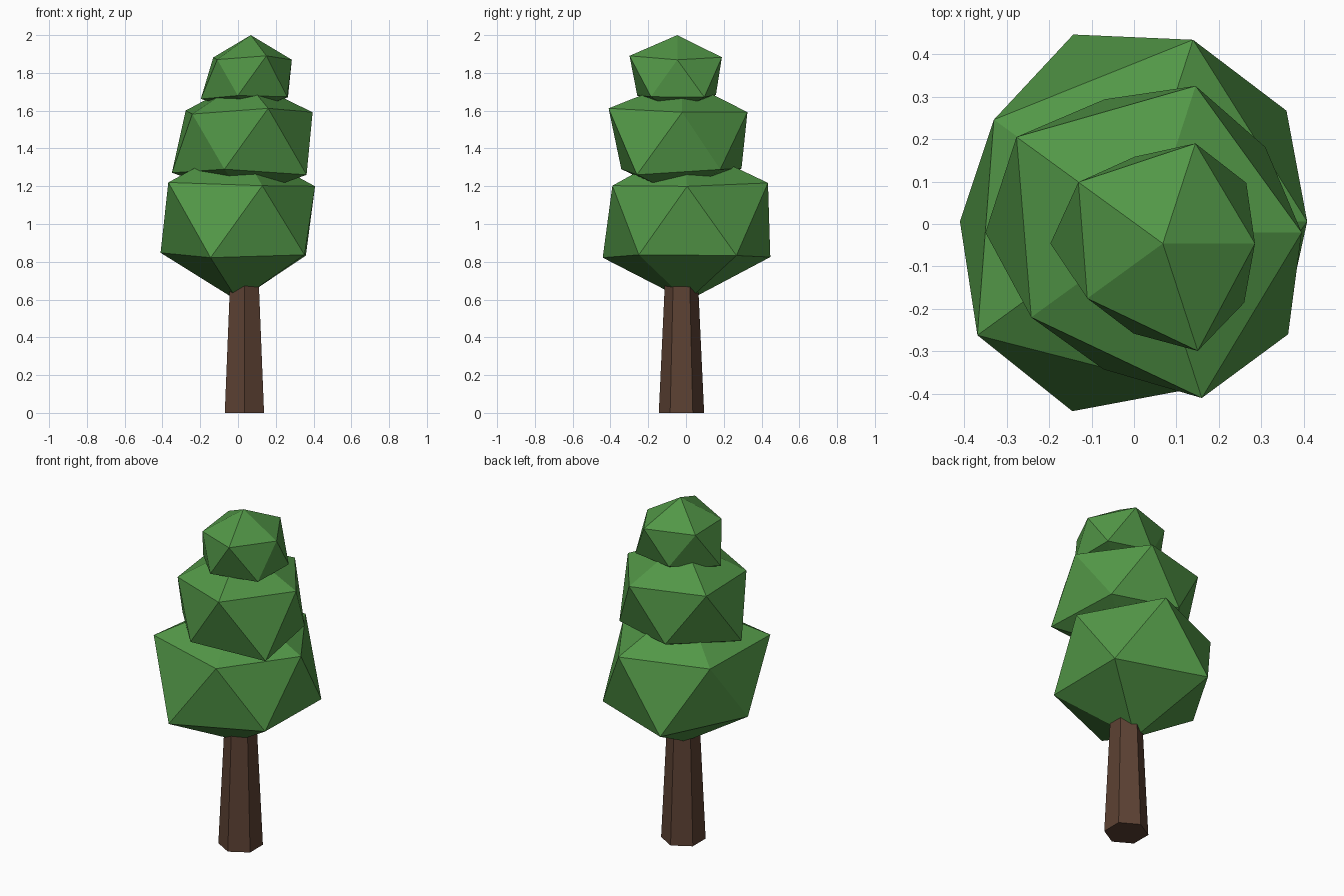
import bpy, bmesh, math

if "Cube" in bpy.data.objects:
    bpy.data.objects.remove(bpy.data.objects["Cube"])


def material(name, color):
    m = bpy.data.materials.new(name)
    m.diffuse_color = (*color, 1)
    m.use_nodes = True
    m.node_tree.nodes["Principled BSDF"].inputs["Base Color"].default_value = m.diffuse_color
    return m


GREEN = material("leaf green", (0.085, 0.31, 0.063))
BROWN = material("bark brown", (0.107, 0.053, 0.033))
SQUASH = 0.86  # vertical flattening of the foliage


def finish(bm, name, mat):
    bmesh.ops.recalc_face_normals(bm, faces=bm.faces)
    me = bpy.data.meshes.new(name)
    bm.to_mesh(me)
    bm.free()
    me.materials.append(mat)
    ob = bpy.data.objects.new(name, me)
    bpy.context.collection.objects.link(ob)
    return ob


def foliage(name, center, upper, lower, top, bottom):
    """Uneven icosahedron: ring radii per corner, plus top and bottom reach."""
    cx, cy, cz = center
    bm = bmesh.new()

    def ring(radii, start, side):
        verts = []
        for i, r in enumerate(radii):
            a = math.radians(start + 72 * i)
            verts.append(bm.verts.new((cx + r * math.cos(a), cy + r * math.sin(a),
                                       cz + side * 0.5 * SQUASH * r)))
        return verts

    up, low = ring(upper, 0, 1), ring(lower, 36, -1)
    tip = bm.verts.new((cx, cy, cz + top))
    base = bm.verts.new((cx, cy, cz - bottom))
    for i in range(5):
        j = (i + 1) % 5
        bm.faces.new((tip, up[i], up[j]))
        bm.faces.new((up[i], low[i], up[j]))
        bm.faces.new((low[i], low[j], up[j]))
        bm.faces.new((base, low[j], low[i]))
    return finish(bm, name, GREEN)


# Three stacked leaf clumps
foliage("lower_foliage", (0, 0.006, 1.024),
        (0.408, 0.45, 0.408, 0.456, 0.416), (0.444, 0.463, 0.41, 0.47, 0.435),
        0.398, 0.432)
foliage("middle_foliage", (0.033, -0.02, 1.436),
        (0.362, 0.363, 0.383, 0.34, 0.41), (0.342, 0.33, 0.383, 0.339, 0.408),
        0.331, 0.296)
foliage("upper_foliage", (0.068, -0.046, 1.776),
        (0.217, 0.248, 0.246, 0.22, 0.266), (0.243, 0.215, 0.265, 0.223, 0.237),
        0.224, 0.19)

# Tapered six-sided trunk
bm = bmesh.new()
rings = []
for z, r in ((0, 0.12), (0.75, 0.085)):
    rings.append([bm.verts.new((0.034 + r * math.cos(math.radians(30 + 60 * i)),
                                -0.024 + r * math.sin(math.radians(30 + 60 * i)), z))
                  for i in range(6)])
for i in range(6):
    j = (i + 1) % 6
    bm.faces.new((rings[0][i], rings[0][j], rings[1][j], rings[1][i]))
bm.faces.new(rings[0][::-1])
bm.faces.new(rings[1])
finish(bm, "trunk", BROWN)
